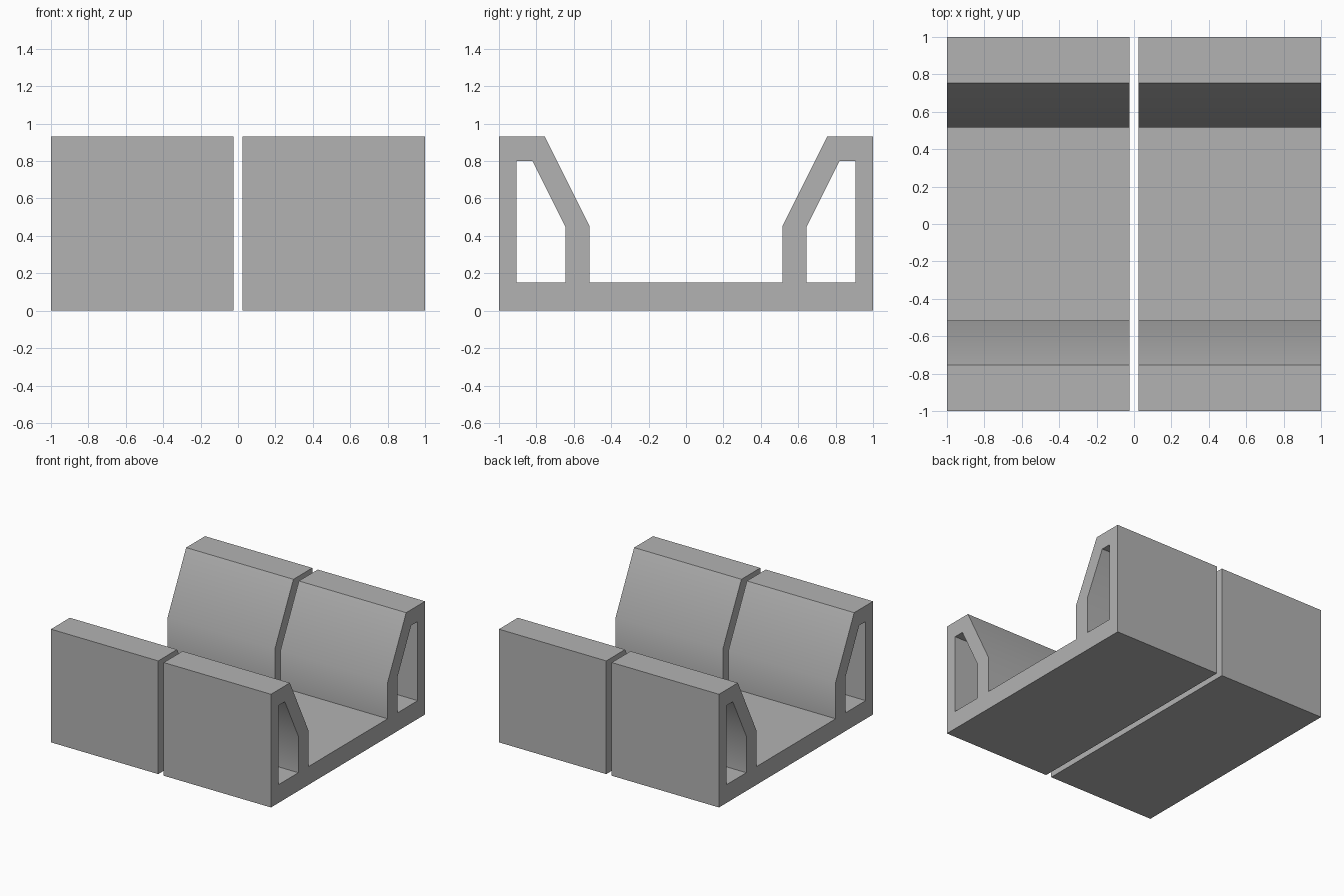
import bpy, bmesh, math

cube = bpy.data.objects.get("Cube")
if cube:
    bpy.data.objects.remove(cube, do_unlink=True)

grey = bpy.data.materials.new("plain_grey")
grey.use_nodes = True
colour = (0.45, 0.45, 0.45, 1)
grey.diffuse_color = colour
grey.node_tree.nodes["Principled BSDF"].inputs["Base Color"].default_value = colour

# Half of the (y, z) cross-section: hollow side wall and half of the floor slab
FLOOR, TOP, BEND = 0.15, 0.93, 0.45
OUTER = [(1, FLOOR), (1, TOP), (0.755, TOP), (0.515, BEND), (0.515, FLOOR)]
INNER = [(0.905, FLOOR), (0.905, 0.80), (0.82, 0.80), (0.645, BEND), (0.645, FLOOR)]
SLAB = [(0, FLOOR), (0, 0), (1, 0)]


def cradle(name, x_start, x_end):
    bm = bmesh.new()
    outer, inner, slab = [[bm.verts.new((x_start, y, z)) for y, z in pts]
                          for pts in (OUTER, INNER, SLAB)]
    # Hollow wall frame
    for i in range(len(outer) - 1):
        bm.faces.new((outer[i], outer[i + 1], inner[i + 1], inner[i]))
    # Floor slab
    bm.faces.new(slab + [outer[0], inner[0], inner[-1], outer[-1]])

    # Extrude along x, keeping the starting cap
    result = bmesh.ops.extrude_face_region(bm, geom=bm.faces[:], use_keep_orig=True)
    moved = [v for v in result["geom"] if isinstance(v, bmesh.types.BMVert)]
    bmesh.ops.translate(bm, verts=moved, vec=(x_end - x_start, 0, 0))
    bmesh.ops.recalc_face_normals(bm, faces=bm.faces[:])
    # Open the centre plane so the mirrored half joins cleanly
    centre = [f for f in bm.faces if all(abs(v.co.y) < 1e-5 for v in f.verts)]
    bmesh.ops.delete(bm, geom=centre, context="FACES")

    mesh = bpy.data.meshes.new(name)
    bm.to_mesh(mesh)
    bm.free()
    mesh.materials.append(grey)
    obj = bpy.data.objects.new(name, mesh)
    bpy.context.collection.objects.link(obj)

    # Soften only the gentle bend in the walls
    bpy.ops.object.select_all(action="DESELECT")
    obj.select_set(True)
    bpy.context.view_layer.objects.active = obj
    bpy.ops.object.shade_smooth_by_angle(angle=math.radians(30))

    mirror = obj.modifiers.new("front_and_back", "MIRROR")
    mirror.use_axis = (False, True, False)
    return obj


# Two matching cradles with a narrow gap between them
cradle("left_cradle", 0.025, 1)
cradle("right_cradle", -1, -0.025)
